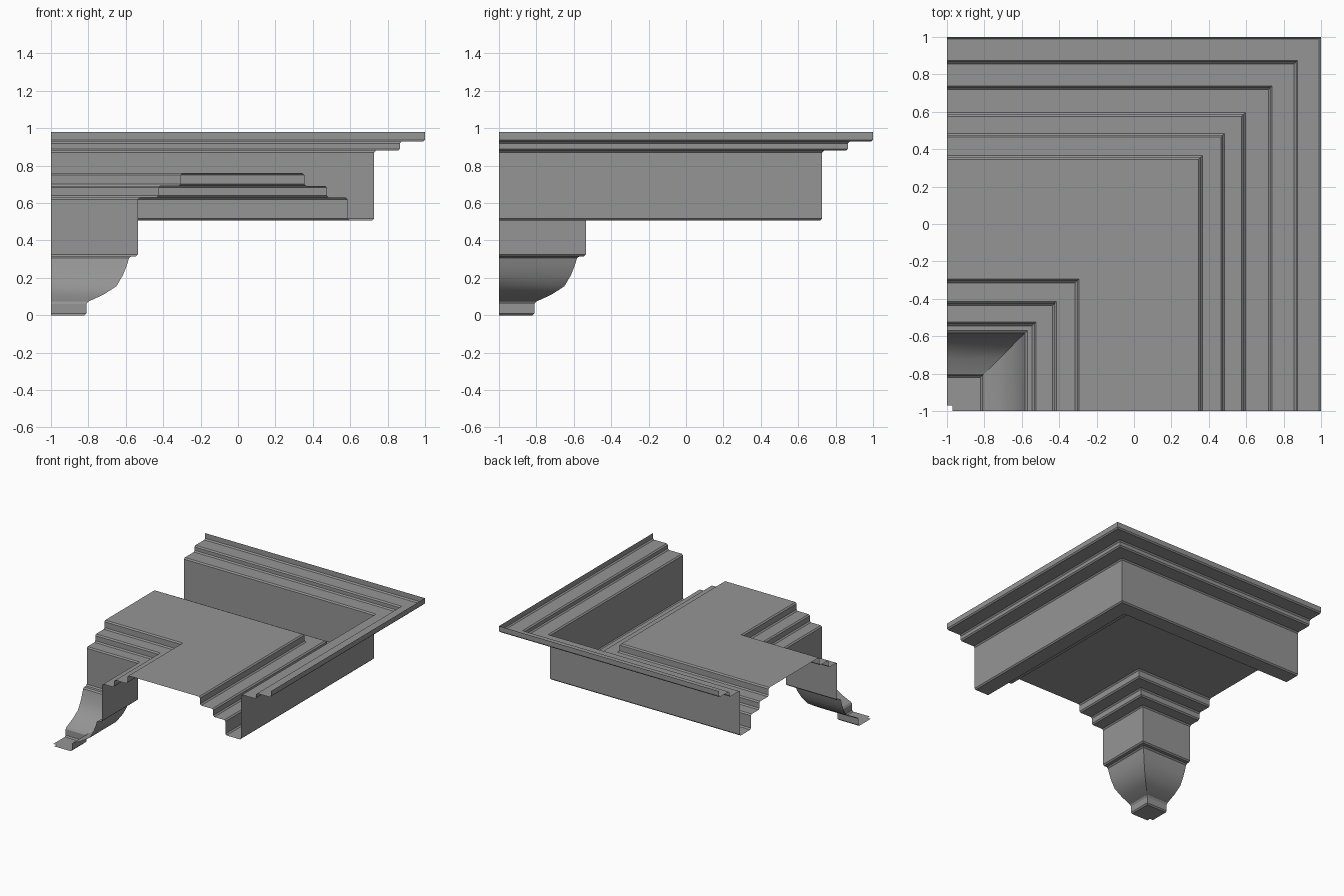
import bpy
import math
from mathutils import Vector

if "Cube" in bpy.data.objects:
    bpy.data.objects.remove(bpy.data.objects["Cube"], do_unlink=True)

# One grey plaster colour
plaster = bpy.data.materials.new("grey plaster")
plaster.use_nodes = True
grey = (0.3, 0.3, 0.3, 1)
plaster.diffuse_color = grey
plaster.node_tree.nodes["Principled BSDF"].inputs["Base Color"].default_value = grey

EDGE = -1.0     # open ends of both wings
EASE = 0.01     # softened arris on sharp profile corners


def ease_corners(points):
    """Chamfer every sharp corner of an open (offset, height) profile."""
    pts = [Vector(p) for p in points]
    result = [pts[0]]
    for prev, here, after in zip(pts, pts[1:], pts[2:]):
        a, b = (prev - here).normalized(), (after - here).normalized()
        if a.angle(b) < math.radians(130):
            result += [here + a * EASE, here + b * EASE]
        else:
            result.append(here)
    return result + [pts[-1]]


def mitred_moulding(name, points):
    """Sweep a profile round the mitred corner as an open sheet."""
    verts, faces = [], []
    for d, z in ease_corners(points):
        verts += [(EDGE, d, z), (d, d, z), (d, EDGE, z)]
    for i in range(0, len(verts) - 3, 3):
        for k in (i, i + 1):
            faces.append((k, k + 3, k + 4, k + 1))
    mesh = bpy.data.meshes.new(name)
    mesh.from_pydata(verts, [], faces)
    mesh.materials.append(plaster)
    obj = bpy.data.objects.new(name, mesh)
    bpy.context.collection.objects.link(obj)
    bpy.ops.object.select_all(action="DESELECT")
    obj.select_set(True)
    bpy.context.view_layer.objects.active = obj
    bpy.ops.object.shade_smooth_by_angle(angle=math.radians(30))


# Foot block and curved bracket below the inner corner
mitred_moulding("bracket", [
    (-0.97, 0), (-0.81, 0), (-0.81, 0.07), (-0.79, 0.078), (-0.72, 0.11),
    (-0.65, 0.155), (-0.615, 0.215), (-0.595, 0.265), (-0.58, 0.315),
    (-0.535, 0.315), (-0.535, 0.5)])

# Stepped necking from the bracket up to the soffit
mitred_moulding("inner_steps", [
    (-0.535, 0.5), (-0.535, 0.63), (-0.425, 0.63), (-0.425, 0.692),
    (-0.305, 0.692), (-0.305, 0.76), (-0.25, 0.76)])

# Flat soffit panel
mitred_moulding("soffit", [(-0.25, 0.76), (0.3, 0.76)])

# Steps down from the soffit, then the channel bottom and fascia
mitred_moulding("outer_steps", [
    (0.3, 0.76), (0.355, 0.76), (0.355, 0.692), (0.475, 0.692),
    (0.475, 0.63), (0.585, 0.63), (0.585, 0.57)])
mitred_moulding("fascia", [
    (0.585, 0.57), (0.585, 0.508), (0.728, 0.508), (0.728, 0.8)])

# Projecting crown with upright lip
mitred_moulding("crown", [
    (0.728, 0.8), (0.728, 0.88), (0.865, 0.88), (0.865, 0.928),
    (1.0, 0.928), (1.0, 0.98)])
